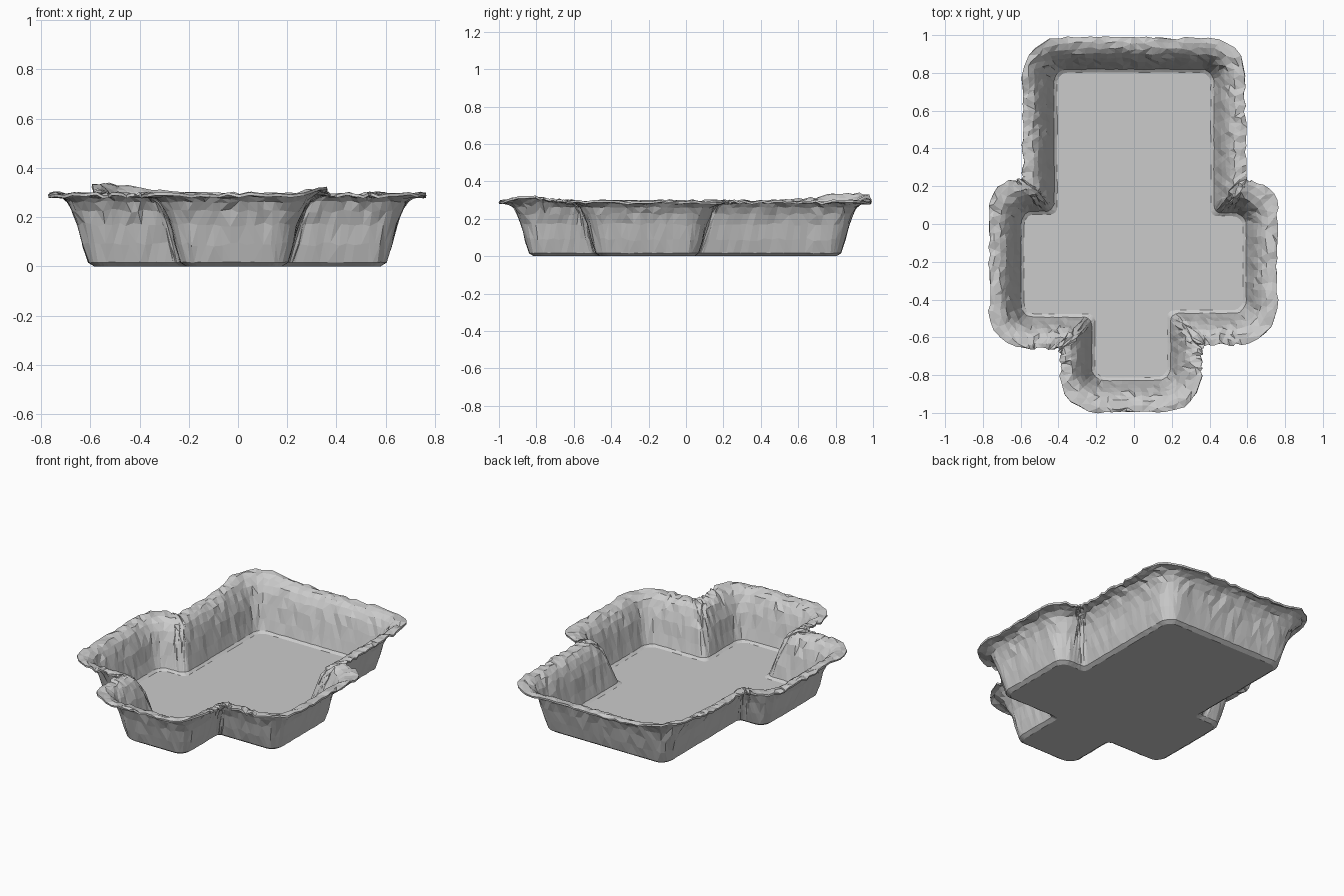
import bpy, bmesh, math, random
from mathutils import Vector

random.seed(4)
cube = bpy.data.objects.get("Cube")
if cube:
    bpy.data.objects.remove(cube, do_unlink=True)

metal = bpy.data.materials.new("pale_grey_metal")
metal.use_nodes = True
GREY = (0.6, 0.6, 0.6, 1)
metal.diffuse_color = GREY
metal.node_tree.nodes["Principled BSDF"].inputs["Base Color"].default_value = GREY

# Floor corners, counter-clockwise: back lobe, wide middle, narrow front lobe
CORNERS = [Vector(p) for p in [
    (0.425, 0.82), (-0.425, 0.82), (-0.425, 0.07), (-0.6, 0.07),
    (-0.6, -0.495), (-0.225, -0.495), (-0.225, -0.83), (0.195, -0.83),
    (0.195, -0.475), (0.595, -0.475), (0.595, 0.06), (0.425, 0.06)]]
ARC = 6


def outline(d):
    """Floor outline pushed outward by d, with rounded corners and split sides."""
    n = len(CORNERS)
    data = []
    for i, p in enumerate(CORNERS):
        a = (p - CORNERS[i - 1]).normalized()
        b = (CORNERS[(i + 1) % n] - p).normalized()
        convex = a.x * b.y - a.y * b.x > 0
        q = p + d * (Vector((a.y, -a.x)) + Vector((b.y, -b.x)))
        data.append((q, a, b, convex))
    arcs = []
    for i, (q, a, b, convex) in enumerate(data):
        shortest = min((q - data[i - 1][0]).length, (data[(i + 1) % n][0] - q).length)
        r = min(0.07 + 0.75 * d, shortest * 0.8) if convex else 0.03
        centre = q - a * r + b * r
        arcs.append([centre - b * r * math.cos(t) + a * r * math.sin(t)
                     for t in (math.pi / 2 * k / ARC for k in range(ARC + 1))])
    pts = []
    for i, arc in enumerate(arcs):
        pts += arc
        nxt = arcs[(i + 1) % n][0]
        side = (CORNERS[(i + 1) % n] - CORNERS[i]).length
        steps = max(2, round(side / 0.045))
        pts += [arc[-1].lerp(nxt, k / steps) for k in range(1, steps)]
    return pts


def lift(p):
    """Bent-up parts of the rim: back right corner and front left corner."""
    back = 0.05 * math.exp(-((p.x + 0.5) / 0.17) ** 2 - ((p.y - 0.85) / 0.2) ** 2)
    front = 0.025 * math.exp(-((p.x - 0.33) / 0.1) ** 2 - ((p.y + 0.85) / 0.15) ** 2)
    return back + front


# Wall section: outward offset, height, sideways roughness, height roughness
SECTION = [
    (-0.015, 0.0, 0.0, 0.0), (0.008, 0.016, 0.002, 0.001),
    (0.03, 0.09, 0.003, 0.01), (0.05, 0.17, 0.004, 0.01),
    (0.07, 0.225, 0.006, 0.008), (0.09, 0.262, 0.006, 0.005),
    (0.113, 0.28, 0.008, 0.006), (0.14, 0.285, 0.009, 0.008),
    (0.163, 0.283, 0.007, 0.008)]

bm = bmesh.new()
rings = []
for d, z, side, up in SECTION:
    ring = []
    for p in outline(d):
        jx, jy = random.uniform(-side, side), random.uniform(-side, side)
        h = z + random.uniform(-up, up) + lift(p) * max(0, (d - 0.08) / 0.08)
        ring.append(bm.verts.new((p.x + jx, p.y + jy, h)))
    rings.append(ring)

# Floor, then walls and rolled-out rim
bm.faces.new(rings[0])
for low, high in zip(rings, rings[1:]):
    for i in range(len(low)):
        j = (i + 1) % len(low)
        bm.faces.new((low[i], low[j], high[j], high[i]))
bmesh.ops.triangulate(bm, faces=[f for f in bm.faces if len(f.verts) == 4])
bm.faces.ensure_lookup_table()
bmesh.ops.recalc_face_normals(bm, faces=bm.faces)
if bm.faces[0].normal.z > 0:
    bmesh.ops.reverse_faces(bm, faces=bm.faces)
mesh = bpy.data.meshes.new("baking_pan")
bm.to_mesh(mesh)
bm.free()
mesh.materials.append(metal)
pan = bpy.data.objects.new("baking_pan", mesh)
bpy.context.collection.objects.link(pan)

# Thin sheet thickness, grown toward the inside
sheet = pan.modifiers.new("sheet_thickness", "SOLIDIFY")
sheet.thickness = 0.012
sheet.offset = -1
